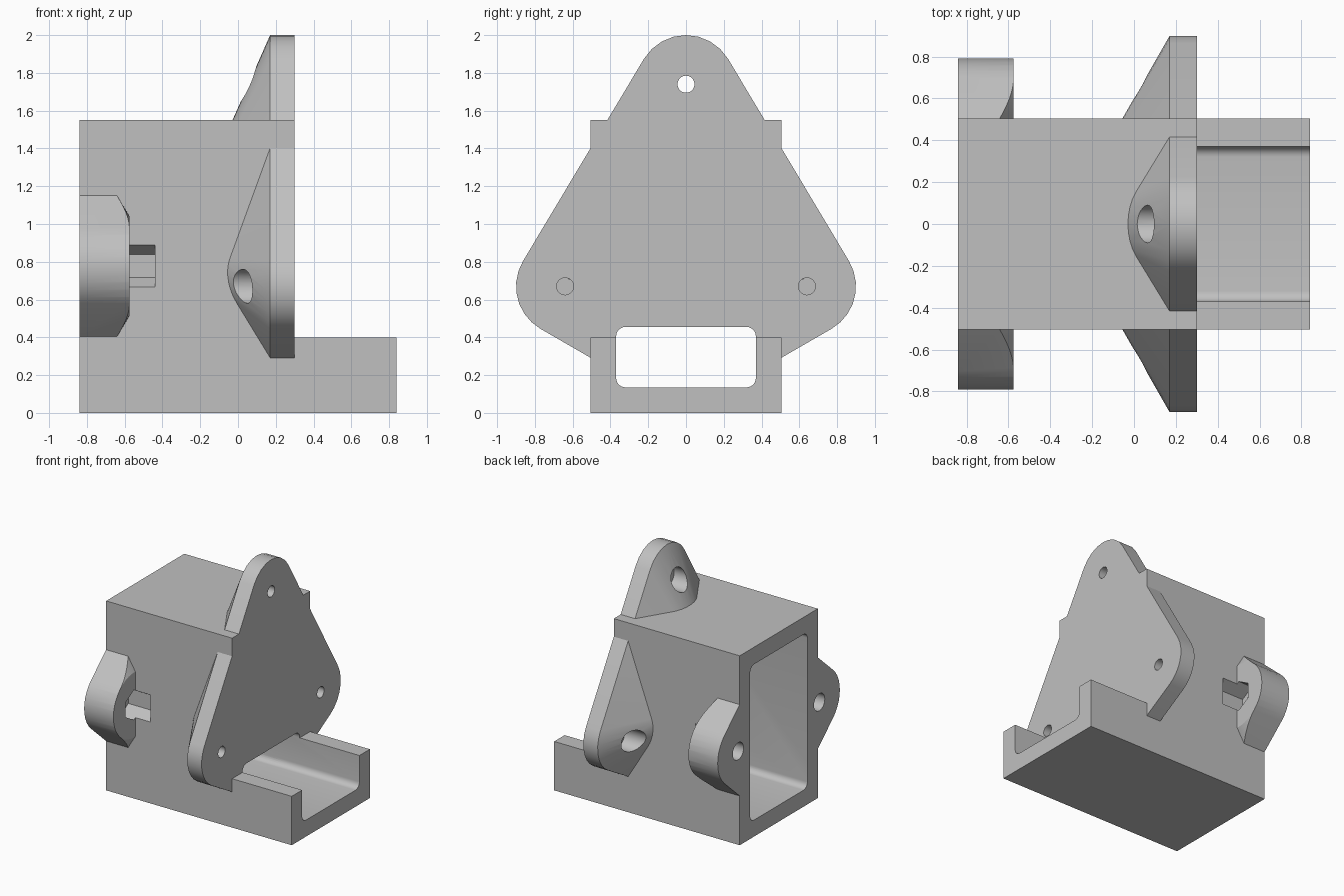
import bpy, bmesh
from math import sin, cos, radians

if "Cube" in bpy.data.objects:
    bpy.data.objects.remove(bpy.data.objects["Cube"], do_unlink=True)

grey = bpy.data.materials.new("plain grey")
grey.use_nodes = True
colour = (0.53, 0.53, 0.53, 1)
grey.diffuse_color = colour
grey.node_tree.nodes["Principled BSDF"].inputs["Base Color"].default_value = colour


def arc(y, z, r, a0, a1, n):
    """Points (y, z) on an arc, angles in degrees."""
    return [(y + r * cos(radians(a0 + (a1 - a0) * i / n)),
             z + r * sin(radians(a0 + (a1 - a0) * i / n))) for i in range(n + 1)]


def circle(y, z, r, n=32, start=0):
    return arc(y, z, r, start, start + 360, n)[:-1]


def rounded_rect(half, z0, z1, r):
    pts = []
    for k, (sy, z) in enumerate(((1, z1 - r), (-1, z1 - r), (-1, z0 + r), (1, z0 + r))):
        pts += arc(sy * (half - r), z, r, 90 * k, 90 * k + 90, 6)
    return pts


def rect(half, z0, z1):
    return [(half, z0), (half, z1), (-half, z1), (-half, z0)]


def loft(name, outline, stations, centre=(0, 0)):
    """Sweep a (y, z) outline along x; stations are (x, scale about centre)."""
    bm = bmesh.new()
    cy, cz = centre
    rings = [[bm.verts.new((x, cy + s * (y - cy), cz + s * (z - cz))) for y, z in outline]
             for x, s in stations]
    n = len(outline)
    for a, b in zip(rings, rings[1:]):
        for i in range(n):
            bm.faces.new((a[i], a[(i + 1) % n], b[(i + 1) % n], b[i]))
    bm.faces.new(rings[0])
    bm.faces.new(rings[-1])
    bmesh.ops.recalc_face_normals(bm, faces=bm.faces)
    mesh = bpy.data.meshes.new(name)
    bm.to_mesh(mesh)
    bm.free()
    mesh.materials.append(grey)
    ob = bpy.data.objects.new(name, mesh)
    bpy.context.collection.objects.link(ob)
    return ob


def prism(name, outline, x0, x1):
    return loft(name, outline, [(x0, 1), (x1, 1)])


def combine(target, tool, operation):
    """Apply a boolean and remove the tool."""
    tool.hide_render = True
    mod = target.modifiers.new(operation, 'BOOLEAN')
    mod.operation, mod.object, mod.solver = operation, tool, 'EXACT'
    bpy.context.view_layer.objects.active = target
    bpy.ops.object.modifier_apply(modifier=mod.name)
    bpy.data.objects.remove(tool, do_unlink=True)


# Box with the low tray running out of its end
housing = prism("housing", rect(0.505, 0, 1.55), -0.84, 0.30)
combine(housing, prism("tray", rect(0.505, 0, 0.40), 0.2, 0.84), 'UNION')

# Three-cornered mounting flange, tapering back into the box
R, SIDE_Y, SIDE_Z, TOP_Z = 0.26, 0.64, 0.67, 1.74
flange = (arc(SIDE_Y, SIDE_Z, R, -60, 31, 7) + arc(0, TOP_Z, R, 31, 149, 8)
          + arc(-SIDE_Y, SIDE_Z, R, 149, 240, 7) + [(-0.45, 0.26), (0.45, 0.26)])
combine(housing, loft("flange", flange, [(0.30, 1), (0.17, 1), (-0.09, 0.493)], (0, 0.84)), 'UNION')

# Rear lugs with a conical chamfer on the inner face
LUG_Y, LUG_Z, LUG_R = 0.525, 0.777, 0.265
for side in (1, -1):
    y = side * LUG_Y
    points = [(0.44, 0.345)] + arc(LUG_Y, LUG_Z, LUG_R, -48, 48, 10) + [(0.44, 1.209)]
    lug = prism("rear_lug", [(side * p, z) for p, z in points], -0.84, -0.55)
    cone = loft("chamfer_cone", circle(y, LUG_Z, LUG_R, 48), [(-0.575, 1), (-0.90, 3.03)], (y, LUG_Z))
    combine(lug, cone, 'INTERSECT')
    combine(housing, lug, 'UNION')

# Main cavity, open at the back, and the slot through to the tray
combine(housing, prism("cavity", rounded_rect(0.37, 0.135, 1.41, 0.05), -0.95, 0.17), 'DIFFERENCE')
combine(housing, prism("slot", rounded_rect(0.37, 0.135, 0.455, 0.05), 0.05, 0.95), 'DIFFERENCE')

# Flange screw holes with wide recesses behind
for y, z in ((0, TOP_Z), (SIDE_Y, SIDE_Z), (-SIDE_Y, SIDE_Z)):
    combine(housing, prism("screw_hole", circle(y, z, 0.045), 0.1, 0.4), 'DIFFERENCE')
    combine(housing, prism("screw_recess", circle(y, z, 0.09), -0.25, 0.17), 'DIFFERENCE')

# Lug holes and hexagonal nut pockets
for y in (LUG_Y, -LUG_Y):
    combine(housing, prism("lug_hole", circle(y, LUG_Z, 0.07), -0.95, -0.6), 'DIFFERENCE')
    combine(housing, prism("nut_pocket", circle(y, LUG_Z, 0.1225, 6, 90), -0.70, -0.44), 'DIFFERENCE')

# Smooth the rounds, keep the edges sharp
bpy.ops.object.select_all(action='DESELECT')
housing.select_set(True)
bpy.context.view_layer.objects.active = housing
bpy.ops.object.shade_smooth_by_angle(angle=radians(30))
